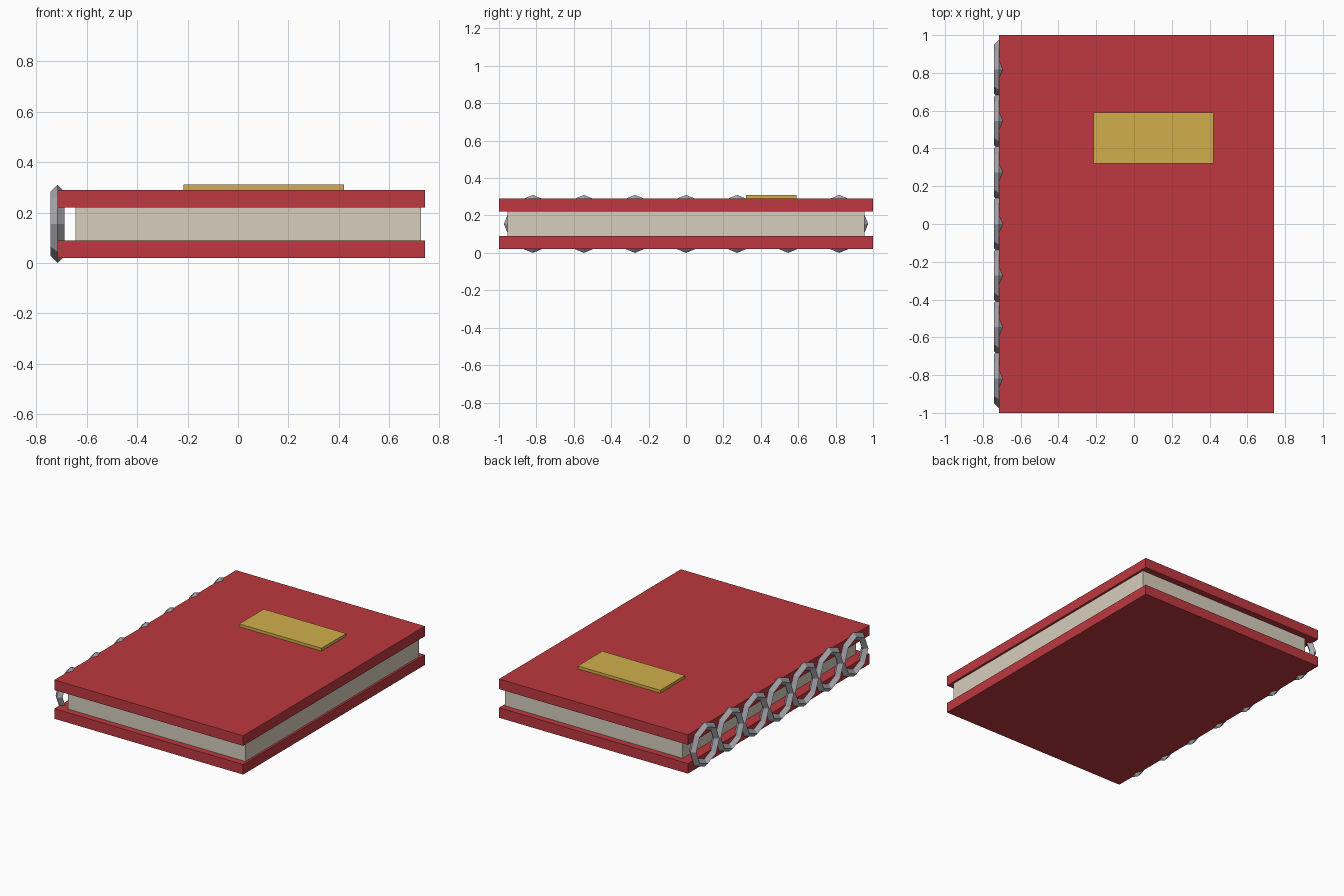
import bpy
from math import pi

if "Cube" in bpy.data.objects:
    bpy.data.objects.remove(bpy.data.objects["Cube"])


def material(name, rgb):
    m = bpy.data.materials.new(name)
    m.diffuse_color = (*rgb, 1)
    m.use_nodes = True
    m.node_tree.nodes["Principled BSDF"].inputs["Base Color"].default_value = m.diffuse_color
    return m


RED = material("red_cover", (0.51, 0.04, 0.05))
PAPER = material("paper", (0.68, 0.62, 0.51))
GOLD = material("gold", (0.64, 0.43, 0.07))
METAL = material("metal", (0.42, 0.42, 0.46))


def box(name, lo, hi, mat):
    centre = [(a + b) / 2 for a, b in zip(lo, hi)]
    bpy.ops.mesh.primitive_cube_add(size=1, location=centre)
    ob = bpy.context.object
    ob.name = name
    ob.scale = [b - a for a, b in zip(lo, hi)]
    bpy.ops.object.transform_apply(location=False, rotation=False, scale=True)
    ob.data.materials.append(mat)


# Covers, page block and title plate
box("back_cover", (-0.715, -1, 0.02), (0.74, 1, 0.09), RED)
box("front_cover", (-0.715, -1, 0.22), (0.74, 1, 0.29), RED)
box("pages", (-0.643, -0.955, 0.09), (0.725, 0.955, 0.22), PAPER)
box("title_plate", (-0.215, 0.32, 0.29), (0.42, 0.59, 0.31), GOLD)

# Seven low-poly binding rings along the spine
RINGS, SPACING = 7, 0.273
for i in range(RINGS):
    y = (i - (RINGS - 1) / 2) * SPACING
    bpy.ops.mesh.primitive_torus_add(
        major_segments=8, minor_segments=4, major_radius=0.128, minor_radius=0.027,
        location=(-0.715, y, 0.155), rotation=(0, pi / 2, 0))
    ring = bpy.context.object
    ring.name = f"binding_ring_{i + 1}"
    ring.data.materials.append(METAL)
    bpy.ops.object.shade_flat()
